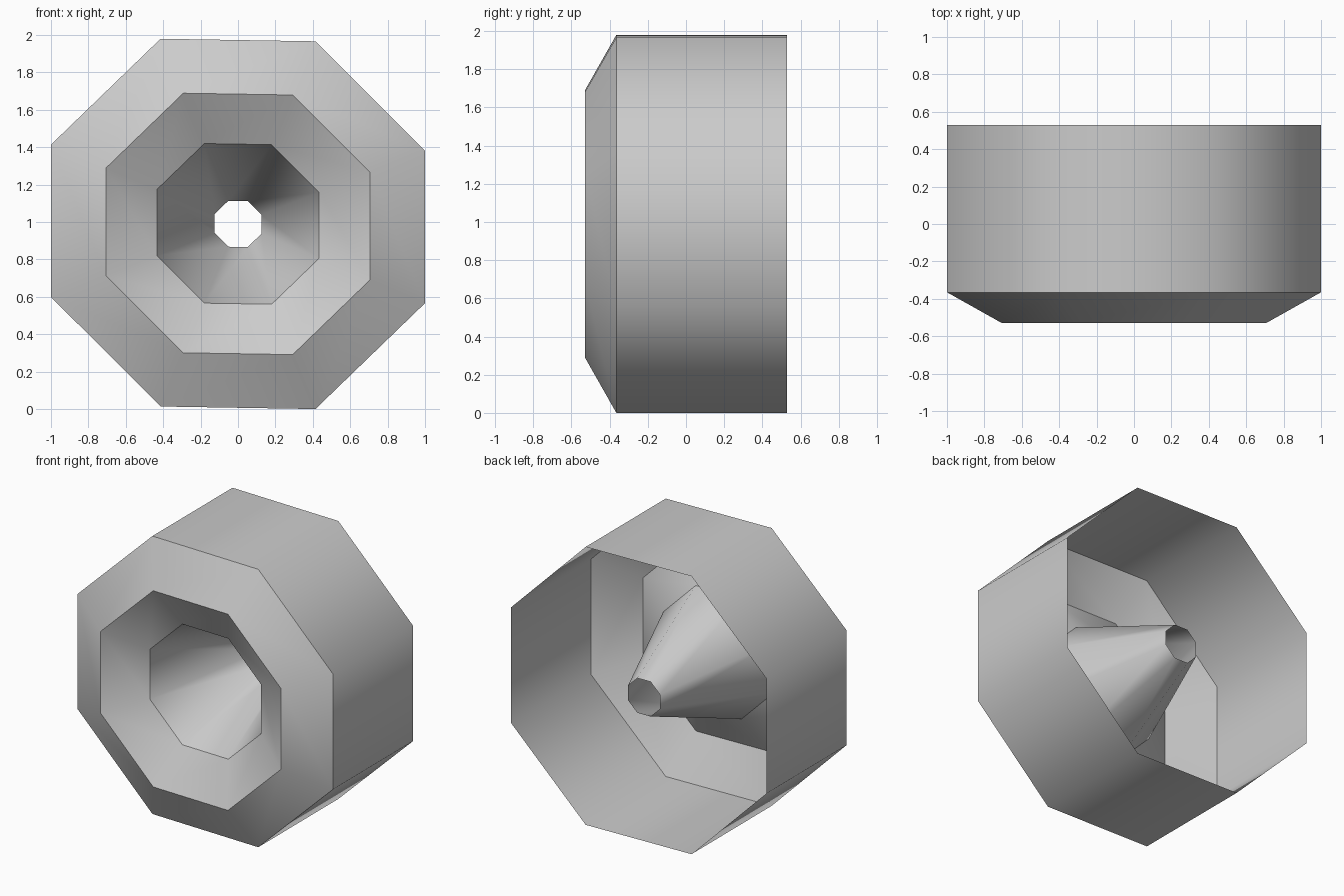
import bpy, bmesh
from math import cos, sin, pi

cube = bpy.data.objects.get("Cube")
if cube:
    bpy.data.objects.remove(cube)

SIDES = 8
CENTRE_Z = 0.99
SQUASH = 0.983    # slightly flattened octagon
SHEAR = -0.0165   # slight tilt of the flats

grey = bpy.data.materials.new("plain grey")
grey.use_nodes = True
colour = (0.6, 0.6, 0.6, 1)
grey.diffuse_color = colour
grey.node_tree.nodes["Principled BSDF"].inputs["Base Color"].default_value = colour


def ring(bm, half_width, y):
    """Octagon in the xz plane, flats facing the axes."""
    radius = half_width / cos(pi / SIDES)
    verts = []
    for i in range(SIDES):
        a = (2 * i + 1) * pi / SIDES
        x, z = radius * cos(a), radius * sin(a)
        verts.append(bm.verts.new((x, y, CENTRE_Z + SQUASH * z + SHEAR * x)))
    return verts


def band(name, start, end):
    """Smooth-shaded open band between two octagons (half width, y)."""
    bm = bmesh.new()
    a, b = ring(bm, *start), ring(bm, *end)
    for i in range(SIDES):
        j = (i + 1) % SIDES
        face = bm.faces.new((a[i], a[j], b[j], b[i]))
        face.smooth = True
    mesh = bpy.data.meshes.new(name)
    bm.to_mesh(mesh)
    bm.free()
    mesh.materials.append(grey)
    obj = bpy.data.objects.new(name, mesh)
    bpy.context.collection.objects.link(obj)


# Profile from the open back, round the front lip and down the funnel
back_edge = (1.0, 0.53)
shoulder = (1.0, -0.365)
front_lip = (0.706, -0.53)
funnel_mouth = (0.434, -0.365)
funnel_tip = (0.125, 0.47)

band("outer_wall", back_edge, shoulder)
band("front_bevel", shoulder, front_lip)
band("inner_dish", front_lip, funnel_mouth)
band("funnel", funnel_mouth, funnel_tip)
